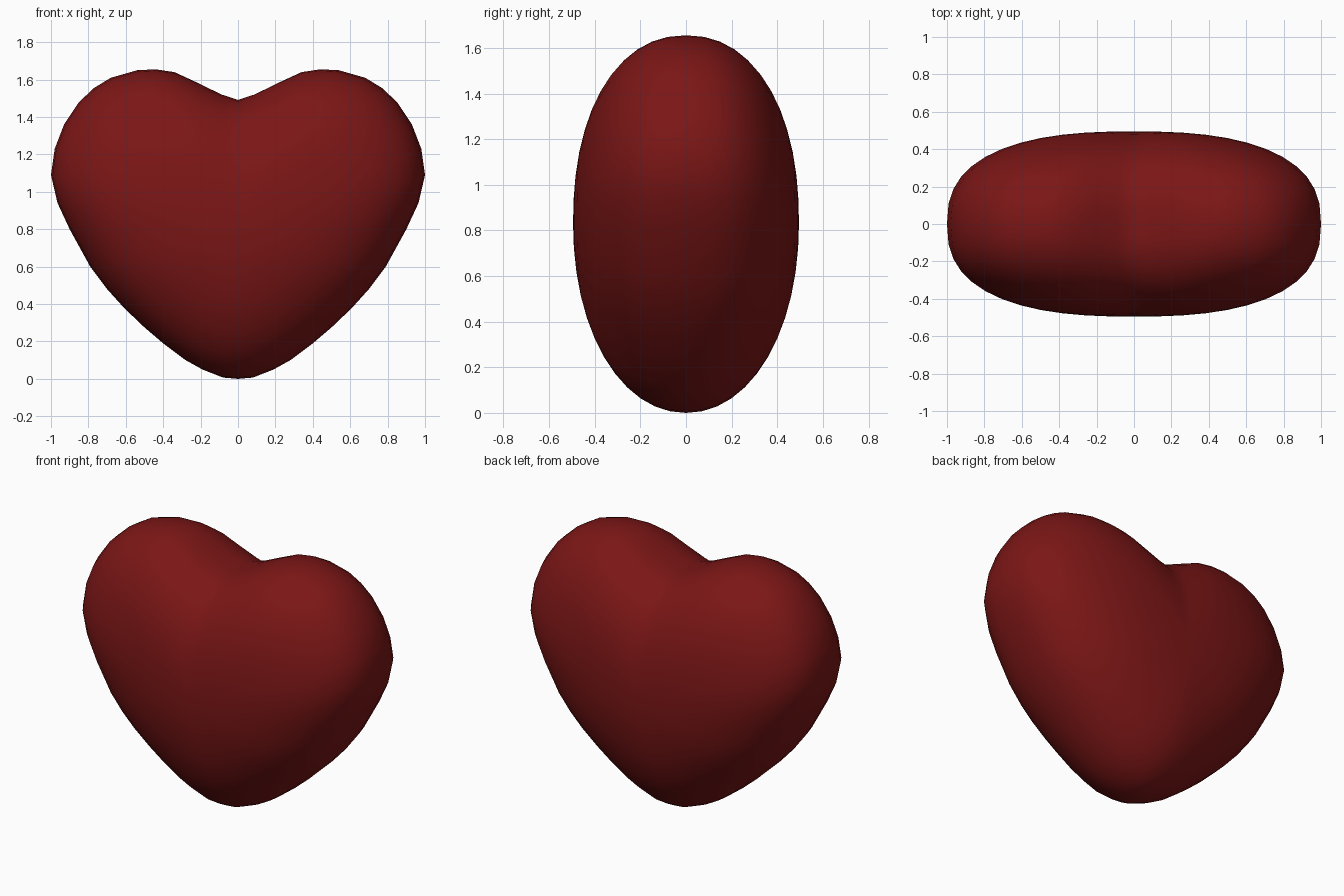
import bpy, bmesh, math

if "Cube" in bpy.data.objects:
    bpy.data.objects.remove(bpy.data.objects["Cube"])

# Right half of the front outline, from cleft round to the bottom tip
half = [(0, 1.49), (0.09, 1.52), (0.21, 1.58), (0.34, 1.64), (0.44, 1.655), (0.54, 1.65),
        (0.68, 1.61), (0.77, 1.555), (0.85, 1.48), (0.93, 1.36), (0.98, 1.23), (1.0, 1.09),
        (0.965, 0.94), (0.90, 0.80), (0.79, 0.60), (0.70, 0.48), (0.61, 0.38), (0.50, 0.275),
        (0.40, 0.19), (0.28, 0.10), (0.19, 0.05), (0.08, 0.007), (0, 0.0)]
outline = half + [(-x, z) for x, z in reversed(half[1:-1])]
CZ, DEPTH = 0.83, 0.495


def point(x, z, angle, side):
    """Puffed point: the outline shrinks towards the centre as the depth grows."""
    r = math.cos(angle)
    dx, dz = x, z - CZ
    c2 = dx * dx / (dx * dx + dz * dz)
    p = 2.07 + 0.5 * c2
    # the cleft fades out away from the rim
    if z > CZ:
        dz += 0.13 * (1 - r) ** 0.6 * math.exp(-(x / 0.25) ** 2)
    y = DEPTH * (1 - r ** p) ** (1 / p) if r < 1 else 0
    return (dx * r, side * y, CZ + dz * r)


bm = bmesh.new()
n, rings = len(outline), 12
loops = []
for k in range(-rings + 1, rings):
    a = abs(k) / rings * math.pi / 2
    side = -1 if k < 0 else 1
    loops.append([bm.verts.new(point(x, z, a, side)) for x, z in outline])
for a, b in zip(loops, loops[1:]):
    for i in range(n):
        j = (i + 1) % n
        bm.faces.new((a[i], a[j], b[j], b[i]))
# Close the front and back
for loop, y in ((loops[0], -DEPTH), (loops[-1], DEPTH)):
    pole = bm.verts.new((0, y, CZ))
    for i in range(n):
        bm.faces.new((loop[i], loop[(i + 1) % n], pole))
bmesh.ops.recalc_face_normals(bm, faces=bm.faces)
for f in bm.faces:
    f.smooth = True

mesh = bpy.data.meshes.new("heart")
bm.to_mesh(mesh)
bm.free()
heart = bpy.data.objects.new("heart", mesh)
bpy.context.collection.objects.link(heart)

red = bpy.data.materials.new("dark_red")
red.diffuse_color = (0.2, 0.008, 0.008, 1)
red.use_nodes = True
red.node_tree.nodes["Principled BSDF"].inputs["Base Color"].default_value = red.diffuse_color
mesh.materials.append(red)
